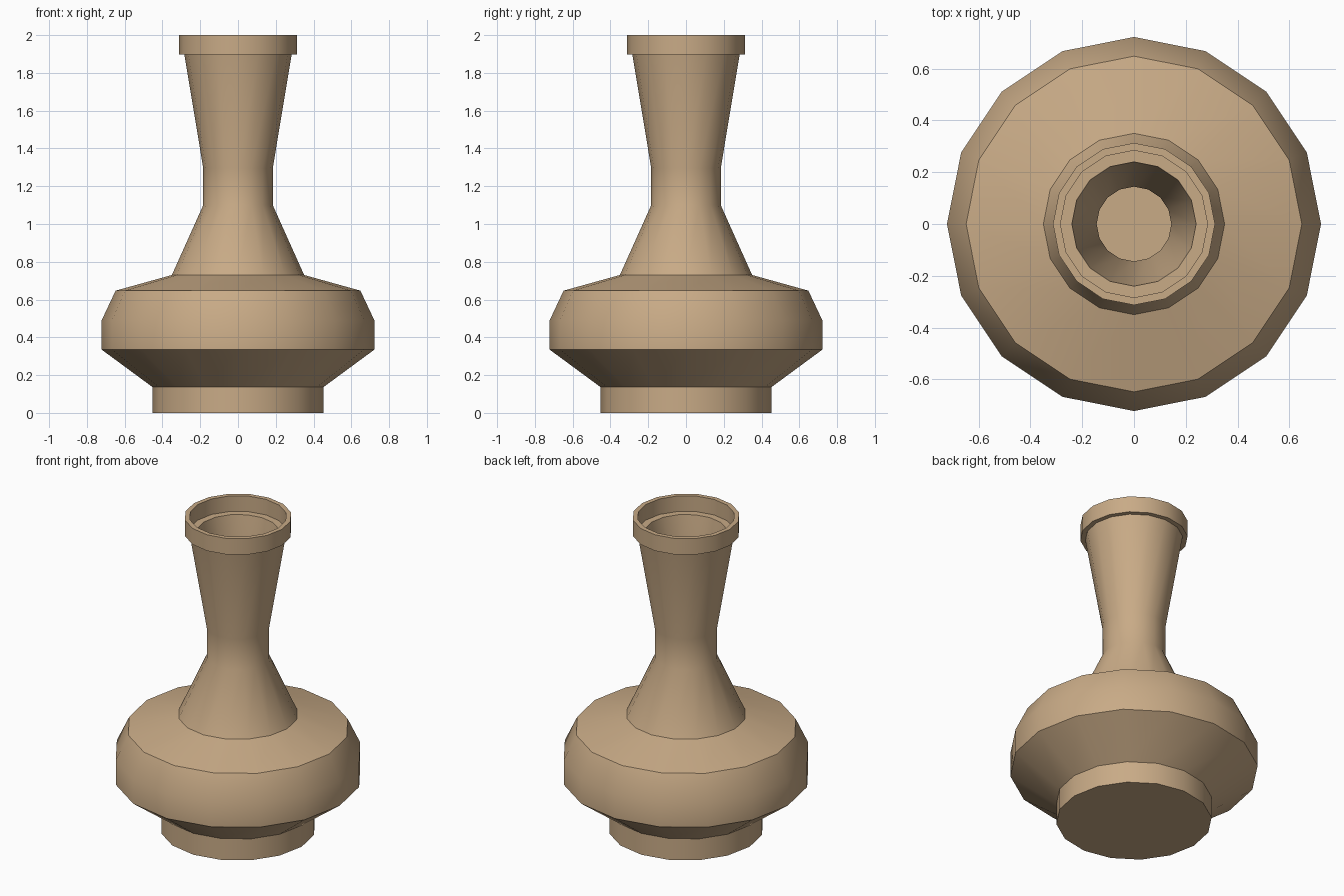
import bpy, bmesh, math

if "Cube" in bpy.data.objects:
    bpy.data.objects.remove(bpy.data.objects["Cube"])

SIDES = 16

# Clay material
clay = bpy.data.materials.new("tan clay")
clay.diffuse_color = (0.58, 0.405, 0.24, 1)
clay.use_nodes = True
clay.node_tree.nodes["Principled BSDF"].inputs["Base Color"].default_value = clay.diffuse_color


def lathe(name, profile, sides):
    """Revolve an (r, z) profile around z; r = 0 ends become fan poles."""
    bm = bmesh.new()
    rings = []
    for r, z in profile:
        n = 1 if r == 0 else sides
        rings.append([bm.verts.new((r * math.cos(2 * math.pi * i / sides),
                                    r * math.sin(2 * math.pi * i / sides), z))
                      for i in range(n)])
    for a, b in zip(rings, rings[1:]):
        for i in range(sides):
            j = (i + 1) % sides
            quad = [a[i % len(a)], a[j % len(a)], b[j % len(b)], b[i % len(b)]]
            bm.faces.new(list(dict.fromkeys(quad)))
    bmesh.ops.recalc_face_normals(bm, faces=bm.faces)
    me = bpy.data.meshes.new(name)
    bm.to_mesh(me)
    bm.free()
    me.materials.append(clay)
    ob = bpy.data.objects.new(name, me)
    bpy.context.collection.objects.link(ob)
    bpy.context.view_layer.objects.active = ob
    ob.select_set(True)
    bpy.ops.object.shade_smooth_by_angle(angle=math.radians(30))
    ob.select_set(False)
    return ob


# Outer wall: foot, belly, shoulder, neck, rim
outer = [(0, 0), (0.453, 0), (0.453, 0.137), (0.722, 0.335), (0.722, 0.49),
         (0.648, 0.647), (0.35, 0.73), (0.184, 1.1), (0.184, 1.295),
         (0.284, 1.897), (0.313, 1.897), (0.313, 2.0)]
# Inner wall: rim recess with ledge, neck bore, hollow belly, floor
inner = [(0.284, 2.0), (0.284, 1.9), (0.24, 1.9), (0.144, 1.3), (0.144, 1.09),
         (0.322, 0.695), (0.622, 0.61), (0.682, 0.48), (0.682, 0.355),
         (0.413, 0.16), (0.413, 0.04), (0, 0.04)]

lathe("vase", outer + inner, SIDES)
